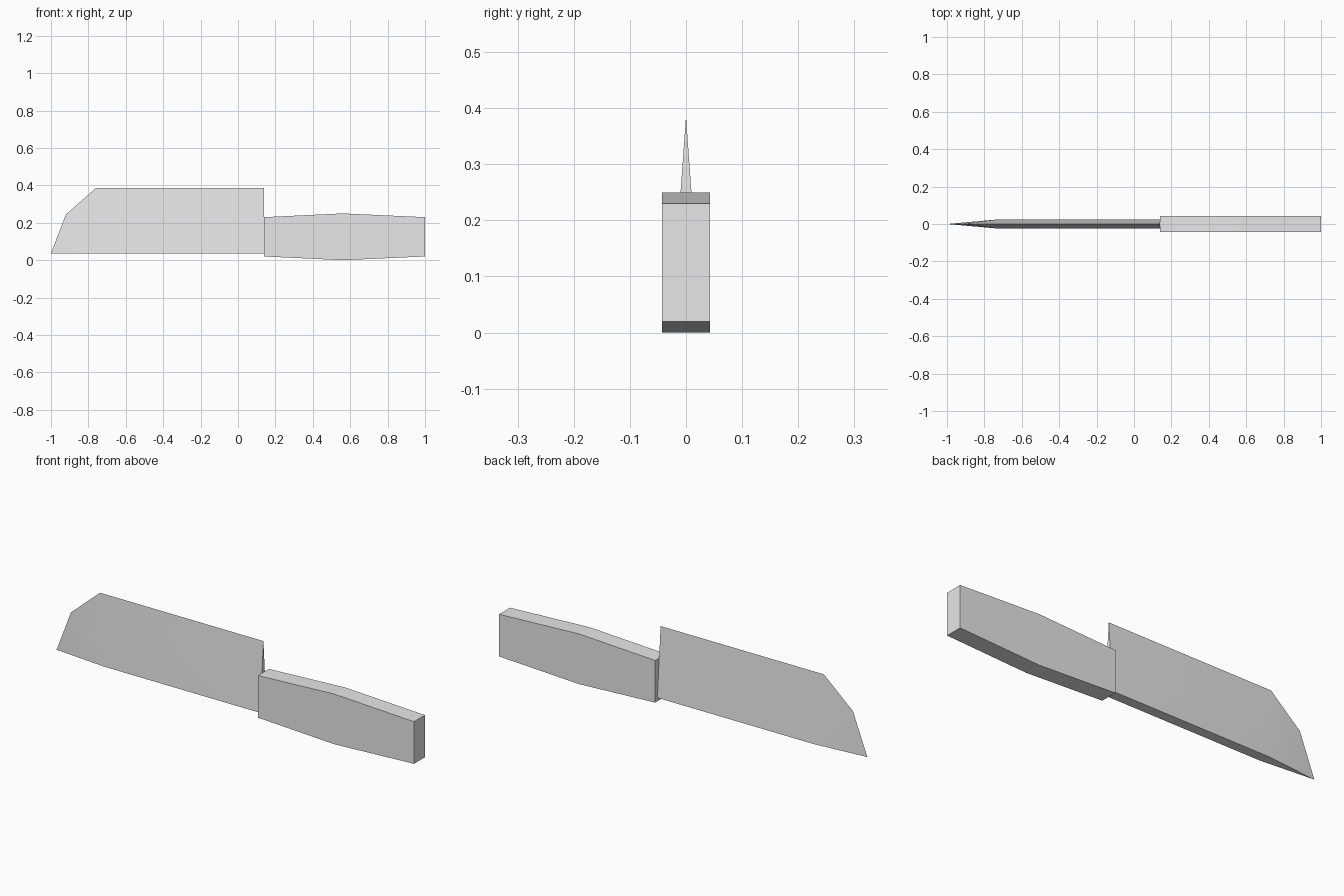
import bpy
import bmesh

cube = bpy.data.objects.get("Cube")
if cube:
    bpy.data.objects.remove(cube, do_unlink=True)

# Single plain grey for the whole knife
grey = bpy.data.materials.new("light_grey")
grey.use_nodes = True
colour = (0.8, 0.8, 0.8, 1)
grey.diffuse_color = colour
grey.node_tree.nodes["Principled BSDF"].inputs["Base Color"].default_value = colour


def finish(name, bm):
    bmesh.ops.recalc_face_normals(bm, faces=bm.faces)
    mesh = bpy.data.meshes.new(name)
    bm.to_mesh(mesh)
    bm.free()
    mesh.materials.append(grey)
    obj = bpy.data.objects.new(name, mesh)
    bpy.context.collection.objects.link(obj)
    return obj


# Blade: thick spine at the bottom, tapering to a sharp top edge and a point
SPINE_Z, EDGE_Z, HEEL_X, HALF = 0.037, 0.385, 0.14, 0.025
bm = bmesh.new()
tip, bend, shoulder, heel = [bm.verts.new((x, 0, z)) for x, z in (
    (-1, SPINE_Z), (-0.92, 0.245), (-0.76, EDGE_Z), (HEEL_X, EDGE_Z))]
spine = []
for y in (-HALF, HALF):
    front = bm.verts.new((-0.72, y, SPINE_Z))
    back = bm.verts.new((HEEL_X, y, SPINE_Z))
    bm.faces.new((tip, bend, front))
    bm.faces.new((bend, shoulder, front))
    bm.faces.new((shoulder, heel, back, front))
    spine.append((front, back))
(f0, b0), (f1, b1) = spine
bm.faces.new((tip, f0, f1))
bm.faces.new((f0, b0, b1, f1))
bm.faces.new((heel, b0, b1))
blade = finish("blade", bm)
bpy.ops.object.select_all(action="DESELECT")
blade.select_set(True)
bpy.context.view_layer.objects.active = blade
bpy.ops.object.shade_smooth_by_angle()

# Handle: side profile, swollen in the middle, extruded across its width
WIDTH = 0.086
profile = ((HEEL_X, 0.02), (0.56, 0), (1, 0.02), (1, 0.23), (0.56, 0.25), (HEEL_X, 0.23))
bm = bmesh.new()
side = bm.faces.new([bm.verts.new((x, -WIDTH / 2, z)) for x, z in profile])
swept = bmesh.ops.extrude_face_region(bm, geom=[side])["geom"]
bmesh.ops.translate(bm, vec=(0, WIDTH, 0),
                    verts=[v for v in swept if isinstance(v, bmesh.types.BMVert)])
# Keep both sides closed whichever way the extrusion treats the first face
bm.verts.ensure_lookup_table()
for y in (-WIDTH / 2, WIDTH / 2):
    ring = [e for e in bm.edges if e.is_boundary
            and all(abs(v.co.y - y) < 0.001 for v in e.verts)]
    if ring:
        bmesh.ops.holes_fill(bm, edges=ring, sides=0)
finish("handle", bm)
